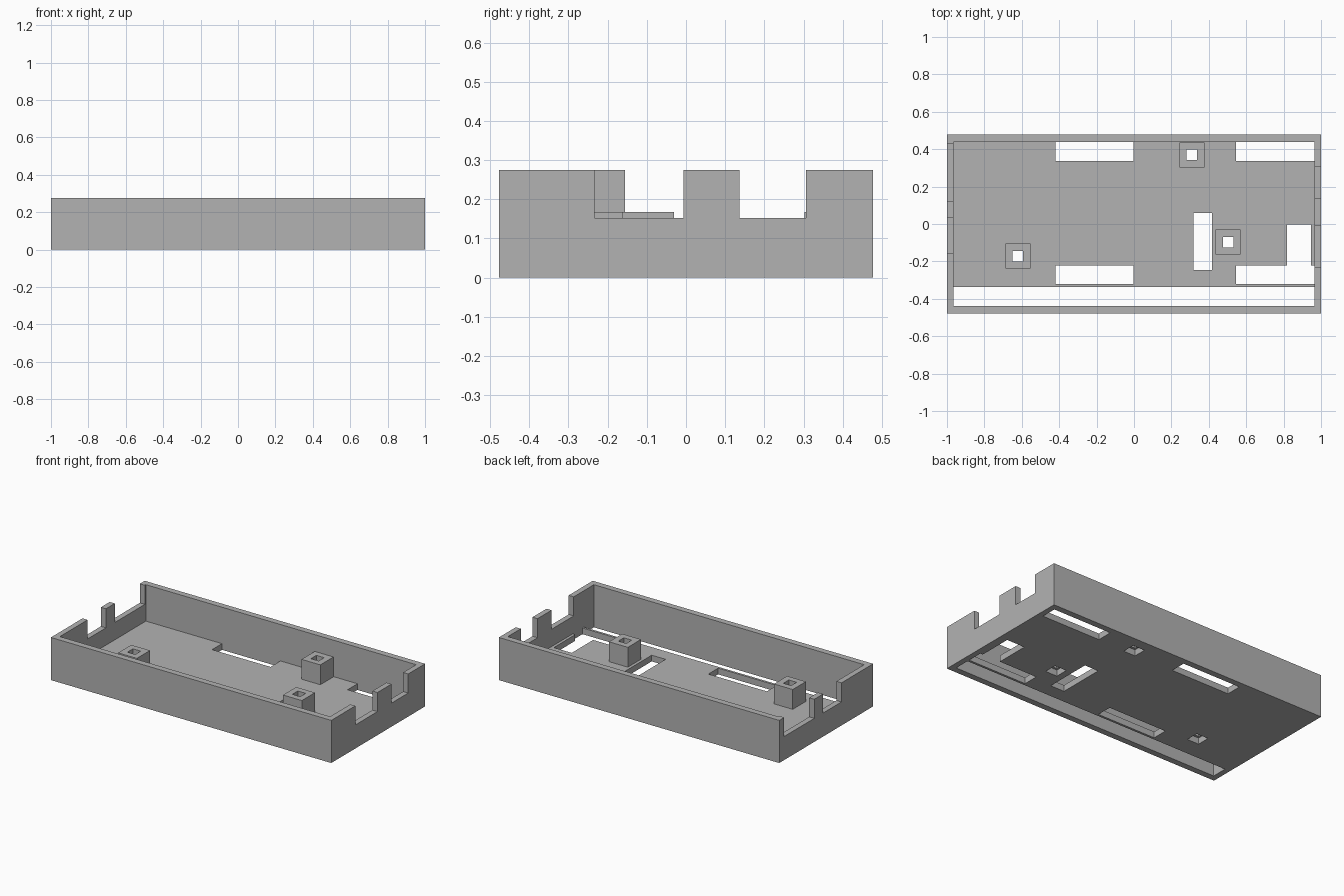
import bpy
import bmesh
from mathutils import Matrix, Vector

default = bpy.data.objects.get("Cube")
if default:
    bpy.data.objects.remove(default, do_unlink=True)

grey = bpy.data.materials.new("plain grey")
grey.use_nodes = True
colour = (0.45, 0.45, 0.45, 1)
grey.diffuse_color = colour
grey.node_tree.nodes["Principled BSDF"].inputs["Base Color"].default_value = colour

W, D, H = 1.0, 0.478, 0.275      # half width, half depth, height
IX, IY = 0.964, 0.438            # inner half width and depth
FLOOR, POST_TOP, SILL = 0.04, 0.168, 0.152


def box(name, x, y, z):
    """Axis-aligned box from (low, high) ranges."""
    lo, hi = Vector((x[0], y[0], z[0])), Vector((x[1], y[1], z[1]))
    size = hi - lo
    bm = bmesh.new()
    bmesh.ops.create_cube(bm, size=1, matrix=Matrix.Translation((lo + hi) / 2)
                          @ Matrix.Diagonal((*size, 1)))
    mesh = bpy.data.meshes.new(name)
    bm.to_mesh(mesh)
    bm.free()
    mesh.materials.append(grey)
    obj = bpy.data.objects.new(name, mesh)
    bpy.context.collection.objects.link(obj)
    return obj


def combine(target, tool, operation="DIFFERENCE"):
    """Apply a boolean and discard the tool."""
    tool.hide_render = True
    mod = target.modifiers.new("cut", "BOOLEAN")
    mod.operation, mod.solver, mod.object = operation, "EXACT", tool
    bpy.context.view_layer.objects.active = target
    bpy.ops.object.modifier_apply(modifier=mod.name)
    bpy.data.objects.remove(tool, do_unlink=True)


def cut(target, x, y, z):
    combine(target, box("cutter", x, y, z))


# Open tray
tray = box("tray", (-W, W), (-D, D), (0, H))
cut(tray, (-IX, IX), (-IY, IY), (FLOOR, 1))

# Connector notches in both end walls
for side, spans in ((1, ((-0.233, -0.007), (0.136, 0.306))),
                    (-1, ((-0.156, 0.031), (0.121, 0.428)))):
    ends = sorted((side * 0.95, side * 1.1))
    for span in spans:
        cut(tray, ends, span, (SILL, 1))

# Long slot, vent pairs, narrow slot and corner opening in the floor
through = (-0.1, 0.1)
cut(tray, (-IX, IX), (-IY, -0.337), through)
for x in ((-0.421, -0.004), (0.546, IX)):
    for y in ((0.337, IY), (-0.322, -0.222)):
        cut(tray, x, y, through)
cut(tray, (0.318, 0.417), (-0.246, 0.059), through)
cut(tray, (0.818, 0.946), (-0.25, -0.004), through)

# Square screw posts, bored through with a wider recess underneath
POST, BORE, RECESS = 0.067, 0.028, 0.042


def around(c, r):
    return (c[0] - r, c[0] + r), (c[1] - r, c[1] + r)


for centre in ((0.309, 0.369), (0.503, -0.097), (-0.621, -0.172)):
    combine(tray, box("post", *around(centre, POST), (0.02, POST_TOP)), "UNION")
    cut(tray, *around(centre, BORE), (-0.1, 0.3))
    cut(tray, *around(centre, RECESS), (-0.1, 0.04))
